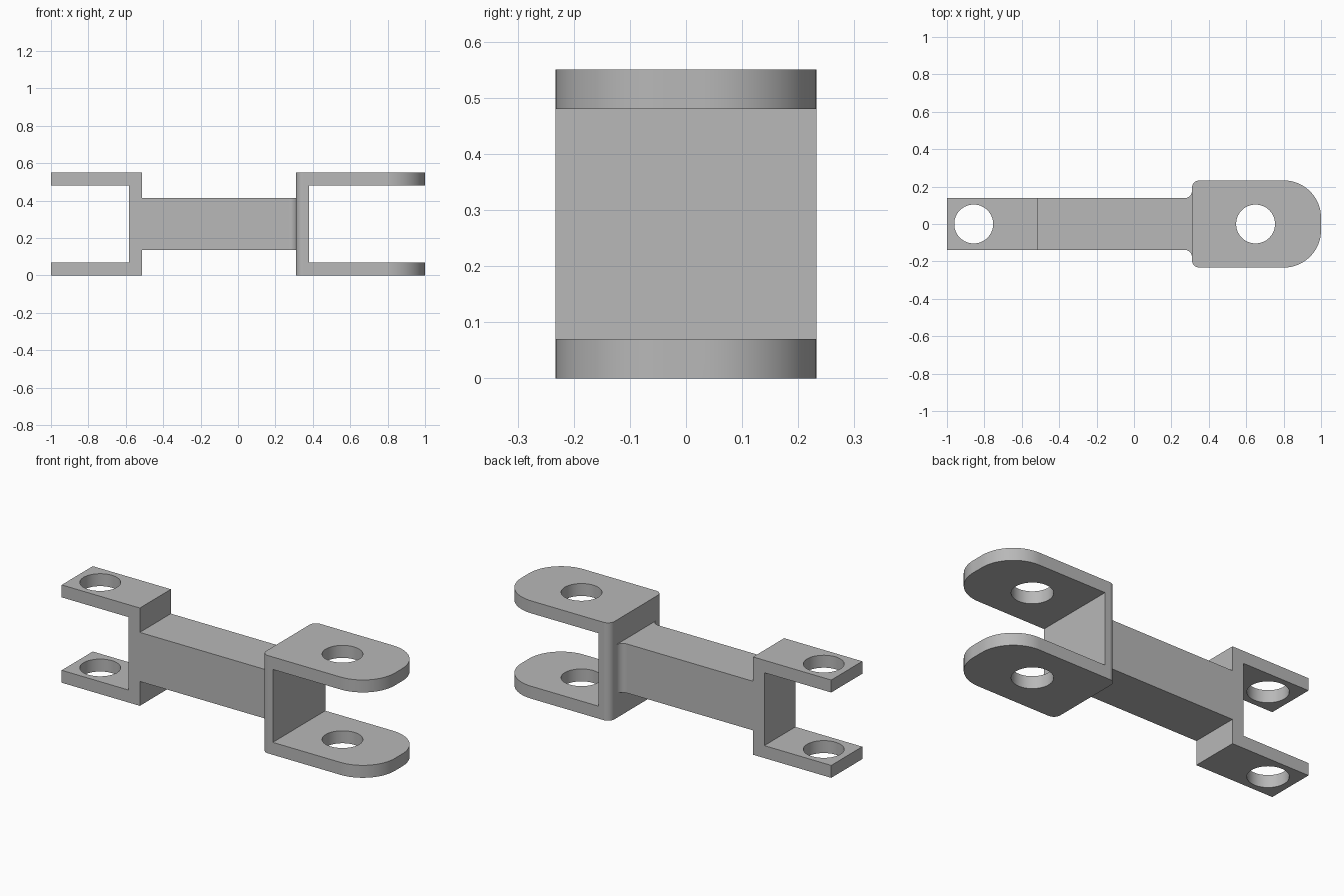
import bpy, bmesh
from math import radians, cos, sin
from mathutils import Vector

if "Cube" in bpy.data.objects:
    bpy.data.objects.remove(bpy.data.objects["Cube"], do_unlink=True)

HEIGHT, WALL = 0.55, 0.07      # overall height, fork wall thickness
BAR, FORK = 0.138, 0.233       # half widths of bar and wide fork
FILLET, NOSE = 0.04, 0.2       # small and large corner radii
WEB_L, WEB_R = -0.584, 0.31    # left faces of the two fork webs
HOLES, HOLE_R = (-0.857, 0.65), 0.104

steel = bpy.data.materials.new("plain_grey")
steel.use_nodes = True
grey = (0.48, 0.48, 0.48, 1)
steel.diffuse_color = grey
steel.node_tree.nodes["Principled BSDF"].inputs["Base Color"].default_value = grey


def arc(cx, cy, r, start, end, steps):
    angles = [radians(start + (end - start) * i / steps) for i in range(steps + 1)]
    return [(cx + r * cos(a), cy + r * sin(a)) for a in angles]


def prism(name, points, offset):
    """Extrude a closed outline along the offset vector."""
    bm = bmesh.new()
    offset = Vector(offset)
    face = bm.faces.new([bm.verts.new(p) for p in points])
    new = bmesh.ops.extrude_face_region(bm, geom=[face])["geom"]
    bmesh.ops.translate(bm, vec=offset, verts=[v for v in new if isinstance(v, bmesh.types.BMVert)])
    bmesh.ops.recalc_face_normals(bm, faces=bm.faces)
    mesh = bpy.data.meshes.new(name)
    bm.to_mesh(mesh)
    bm.free()
    mesh.materials.append(steel)
    obj = bpy.data.objects.new(name, mesh)
    bpy.context.collection.objects.link(obj)
    return obj


def boolean(target, tool, operation):
    bpy.context.view_layer.objects.active = target
    mod = target.modifiers.new(operation.lower(), "BOOLEAN")
    mod.operation, mod.object, mod.solver = operation, tool, "EXACT"
    bpy.ops.object.modifier_apply(modifier=mod.name)
    bpy.data.objects.remove(tool, do_unlink=True)


# Side profile: two forks joined by a bar, upper half mirrored to the lower
mid = HEIGHT / 2
upper = [(-1, mid - WALL), (-1, mid), (WEB_L + WALL, mid), (WEB_L + WALL, BAR),
         (WEB_R, BAR), (WEB_R, mid), (1, mid), (1, mid - WALL), (WEB_R + WALL, mid - WALL)]
lower = [(x, -z) for x, z in reversed(upper)]
side = [(WEB_L, mid - WALL)] + upper + lower + [(WEB_L, WALL - mid)]
link = prism("double_fork_link", [(x, -0.5, z + mid) for x, z in side], (0, 1, 0))

# Plan outline: straight bar, filleted shoulder and rounded fork nose
half = [(-1, BAR)]
half += arc(WEB_R - FILLET, BAR + FILLET, FILLET, -90, 0, 8)
half += arc(WEB_R + FILLET, FORK - FILLET, FILLET, 180, 90, 8)
half += arc(1 - NOSE, FORK - NOSE, NOSE, 90, 0, 24)
plan = half + [(x, -y) for x, y in reversed(half)]
boolean(link, prism("plan_cutter", [(x, y, -0.1) for x, y in plan], (0, 0, 1)), "INTERSECT")

# Pin holes through both forks
for x in HOLES:
    ring = [(px, py, -0.1) for px, py in arc(x, 0, HOLE_R, 0, 360, 64)[:-1]]
    boolean(link, prism("hole_cutter", ring, (0, 0, 1)), "DIFFERENCE")

# Smooth rounds, crisp edges, flat faces kept flat
bpy.ops.object.select_all(action="DESELECT")
link.select_set(True)
bpy.context.view_layer.objects.active = link
bpy.ops.object.shade_smooth_by_angle(angle=radians(30))
weighted = link.modifiers.new("weighted_normals", "WEIGHTED_NORMAL")
weighted.keep_sharp = True
